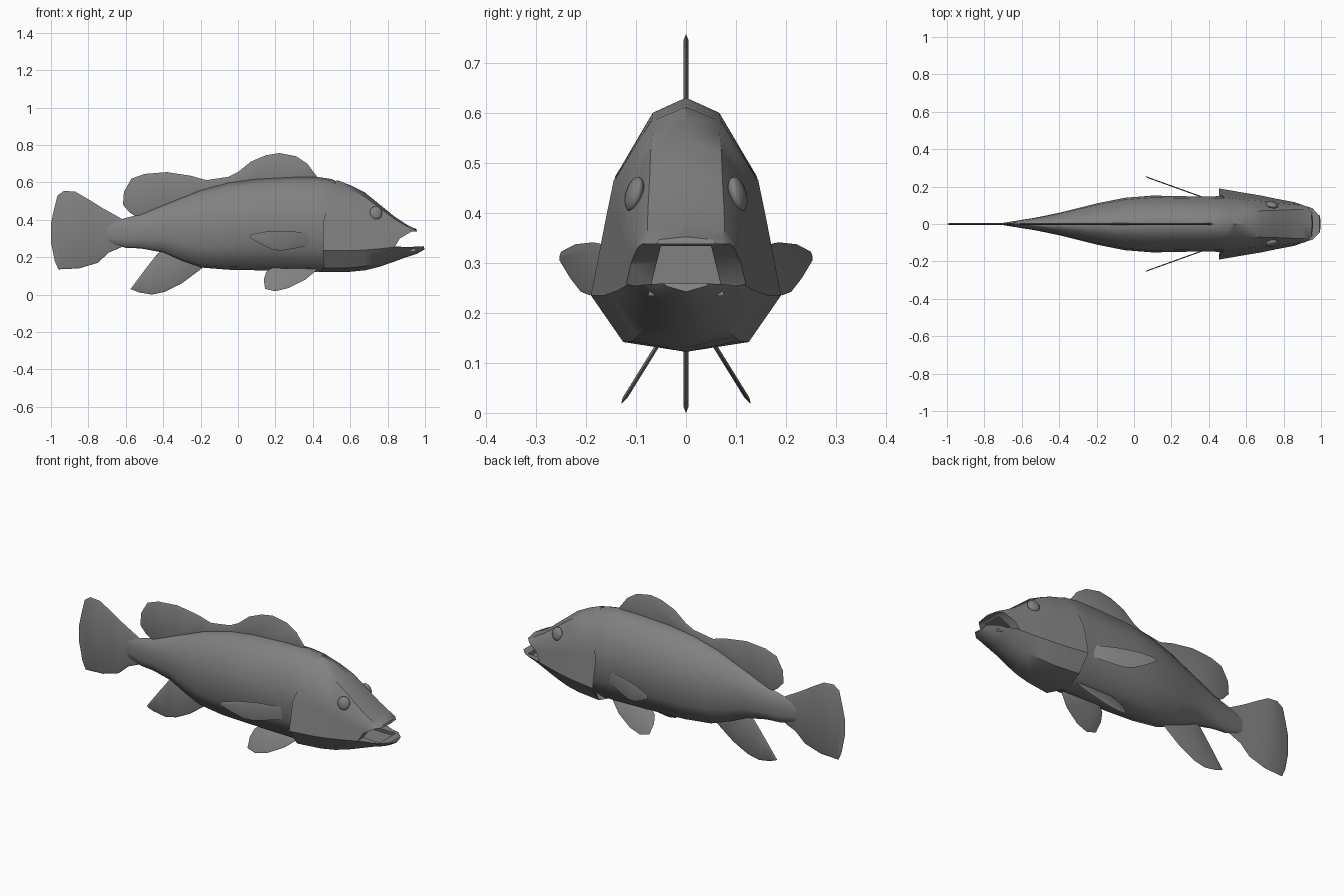
import bpy, bmesh, math
from mathutils import Vector

if "Cube" in bpy.data.objects:
    bpy.data.objects.remove(bpy.data.objects["Cube"])

grey = bpy.data.materials.new("fish_grey")
grey.diffuse_color = (0.22, 0.22, 0.22, 1)
grey.use_nodes = True
grey.node_tree.nodes["Principled BSDF"].inputs["Base Color"].default_value = grey.diffuse_color


def finish(name, bm, angle=40):
    bmesh.ops.recalc_face_normals(bm, faces=bm.faces)
    me = bpy.data.meshes.new(name)
    bm.to_mesh(me)
    bm.free()
    me.materials.append(grey)
    ob = bpy.data.objects.new(name, me)
    bpy.context.collection.objects.link(ob)
    smooth(ob, angle)
    return ob


def smooth(ob, angle):
    bpy.ops.object.select_all(action='DESELECT')
    ob.select_set(True)
    bpy.context.view_layer.objects.active = ob
    bpy.ops.object.shade_smooth_by_angle(angle=math.radians(angle))


def ring(half):
    """Close a half section (bottom to top) by mirroring it across y = 0."""
    return half + [(x, -y, z) for x, y, z in half[-2:0:-1]]


def loft(bm, rings):
    loops = [[bm.verts.new(p) for p in r] for r in rings]
    for a, b in zip(loops, loops[1:]):
        for i in range(len(a)):
            j = (i + 1) % len(a)
            bm.faces.new((a[i], a[j], b[j], b[i]))
    for end in (loops[0], loops[-1]):
        bm.faces.new(end)
    bmesh.ops.triangulate(bm, faces=[f for f in bm.faces if len(f.verts) > 4])


def prism(name, pts, lo, hi, axis):
    """Extrude a 2D outline along x or y, used for cutting."""
    bm = bmesh.new()
    loft(bm, [[(p, d, q) if axis == 'y' else (d, p, q) for p, q in pts] for d in (lo, hi)])
    return finish(name, bm)


# Half sections as (width fraction, height fraction), bottom to top
TRUNK = [(0, 0), (.55, .04), (.95, .27), (1, .5), (.93, .70), (.45, .94), (0, 1)]
GILL = [(0, 0), (.66, .04), (1, .23), (.84, .55), (.76, .70), (.37, .94), (0, 1)]
SNOUT = [(0, 0), (.55, .10), (1, .36), (.97, .6), (.93, .8), (.75, .95), (0, 1)]


def section(shape, x, zb, zt, w, shift=(0,) * 7):
    return ring([(x + s, a * w, zb + b * (zt - zb)) for (a, b), s in zip(shape, shift)])


# Trunk: x, bottom, top, half width
trunk = [(-.70, .28, .38, .006), (-.6, .25, .41, .022), (-.52, .247, .43, .035),
         (-.4, .225, .48, .06), (-.3, .18, .52, .085), (-.2, .145, .56, .11),
         (-.05, .133, .6, .14), (.1, .13, .62, .152), (.3, .125, .63, .148),
         (.42, .122, .63, .148), (.5, .125, .618, .15), (.58, .14, .58, .125)]
bm = bmesh.new()
loft(bm, [section(TRUNK, *s) for s in trunk])
finish("trunk", bm, 60)

# Head with flared gill covers: x, bottom, top, half width, blend towards snout
flare = (-.03, 0, -.005, -.005, .02, .05, .07)
rings = [section(GILL, .51, .15, .58, .13, flare), section(GILL, .46, .122, .612, .19, flare)]
for x, zb, zt, w, k in [(.60, .122, .585, .165, .1), (.68, .13, .545, .152, .25),
                        (.76, .15, .48, .135, .45), (.84, .178, .415, .12, .7),
                        (.90, .20, .376, .108, .9)]:
    mix = [(a + (c - a) * k, b + (d - b) * k) for (a, b), (c, d) in zip(GILL, SNOUT)]
    rings.append(section(mix, x, zb, zt, w))
rings.append(section(SNOUT, .945, .218, .358, .098, (.012, .012, .008, 0, -.01, -.012, -.01)))
rings.append(section(SNOUT, .96, .242, .352, .07, (.038, .035, .026, .015, 0, -.012, -.008)))
bm = bmesh.new()
loft(bm, rings)
head = finish("head", bm)

# Open the jaws, then hollow the mouth
jaw_gap = prism("jaw_gap", [(.84, .258), (.865, .30), (.93, .338), (1.1, .338), (1.1, .264),
                            (.9, .254)], -.3, .3, 'y')
cavity = prism("mouth_cavity", [(-.075, .235), (.075, .235), (.05, .334), (-.05, .334)],
               .74, .945, 'x')
for cutter in (jaw_gap, cavity):
    mod = head.modifiers.new("cut", 'BOOLEAN')
    mod.operation, mod.solver, mod.object = 'DIFFERENCE', 'EXACT', cutter
    bpy.ops.object.select_all(action='DESELECT')
    bpy.context.view_layer.objects.active = head
    head.select_set(True)
    bpy.ops.object.modifier_apply(modifier=mod.name)
    bpy.data.objects.remove(cutter)
smooth(head, 40)


def fin(name, pts, place=lambda x, z: 0, thick=.005, rim=.012):
    """Thin blade with a tapered rim; place gives y for each (x, z)."""
    pts = [Vector(p) for p in pts]
    n = len(pts)
    area = sum(pts[i - 1].cross(pts[i]) for i in range(n))
    sign = 1 if area > 0 else -1
    inner = []
    for i in range(n):
        d = (pts[(i + 1) % n] - pts[i - 1]).normalized()
        inner.append(pts[i] + Vector((-d.y, d.x)) * sign * rim)
    bm = bmesh.new()
    sides = [[bm.verts.new((p.x, place(p.x, p.y) + o, p.y)) for p in inner]
             for o in (thick, -thick)]
    edge = [bm.verts.new((p.x, place(p.x, p.y), p.y)) for p in pts]
    for s in sides:
        bm.faces.new(s)
        for i in range(n):
            j = (i + 1) % n
            bm.faces.new((s[i], s[j], edge[j], edge[i]))
    bmesh.ops.triangulate(bm, faces=[f for f in bm.faces if len(f.verts) > 4])
    return finish(name, bm)


# Fins on the centre line
fin("dorsal_fin", [(-.55, .42), (-.58, .44), (-.615, .48), (-.61, .55), (-.57, .62), (-.5, .645),
                   (-.38, .655), (-.25, .635), (-.17, .612), (-.05, .63), (0, .655), (.07, .712),
                   (.15, .745), (.22, .757), (.31, .74), (.37, .70), (.43, .62), (.40, .57),
                   (0, .54), (-.2, .5), (-.4, .42), (-.5, .38)])
fin("tail_fin", [(-.63, .41), (-.72, .46), (-.8, .51), (-.87, .55), (-.93, .555), (-.965, .53),
                 (-.985, .45), (-1, .38), (-1, .28), (-.98, .18), (-.96, .135), (-.85, .14),
                 (-.75, .17), (-.69, .225), (-.63, .25), (-.56, .3), (-.56, .37)])
fin("anal_fin", [(-.43, .22), (-.5, .13), (-.575, .03), (-.53, .012), (-.46, 0), (-.39, .015),
                 (-.3, .06), (-.22, .12), (-.18, .15), (-.2, .2), (-.38, .25)])

# Paired fins and eyes
for side, s in (("left", 1), ("right", -1)):
    fin(side + "_pelvic_fin", [(.15, .12), (.138, .08), (.145, .03), (.2, .018), (.27, .035),
                               (.36, .08), (.42, .13), (.40, .16), (.2, .16)],
        lambda x, z: s * (.06 + .62 * (.13 - z)))
    fin(side + "_pectoral_fin", [(.39, .33), (.25, .341), (.15, .337), (.07, .322), (.062, .305),
                                 (.12, .27), (.18, .242), (.23, .235), (.39, .262)],
        lambda x, z: s * (.142 + .36 * (.37 - x)), .003)
    bpy.ops.mesh.primitive_uv_sphere_add(segments=16, ring_count=10, radius=1,
                                         location=(.738, s * .103, .437))
    eye = bpy.context.object
    eye.name = side + "_eye"
    eye.scale = (.034, .017, .036)
    eye.rotation_euler = (s * math.radians(15), 0, -s * math.radians(12))
    eye.data.materials.append(grey)
    smooth(eye, 60)
